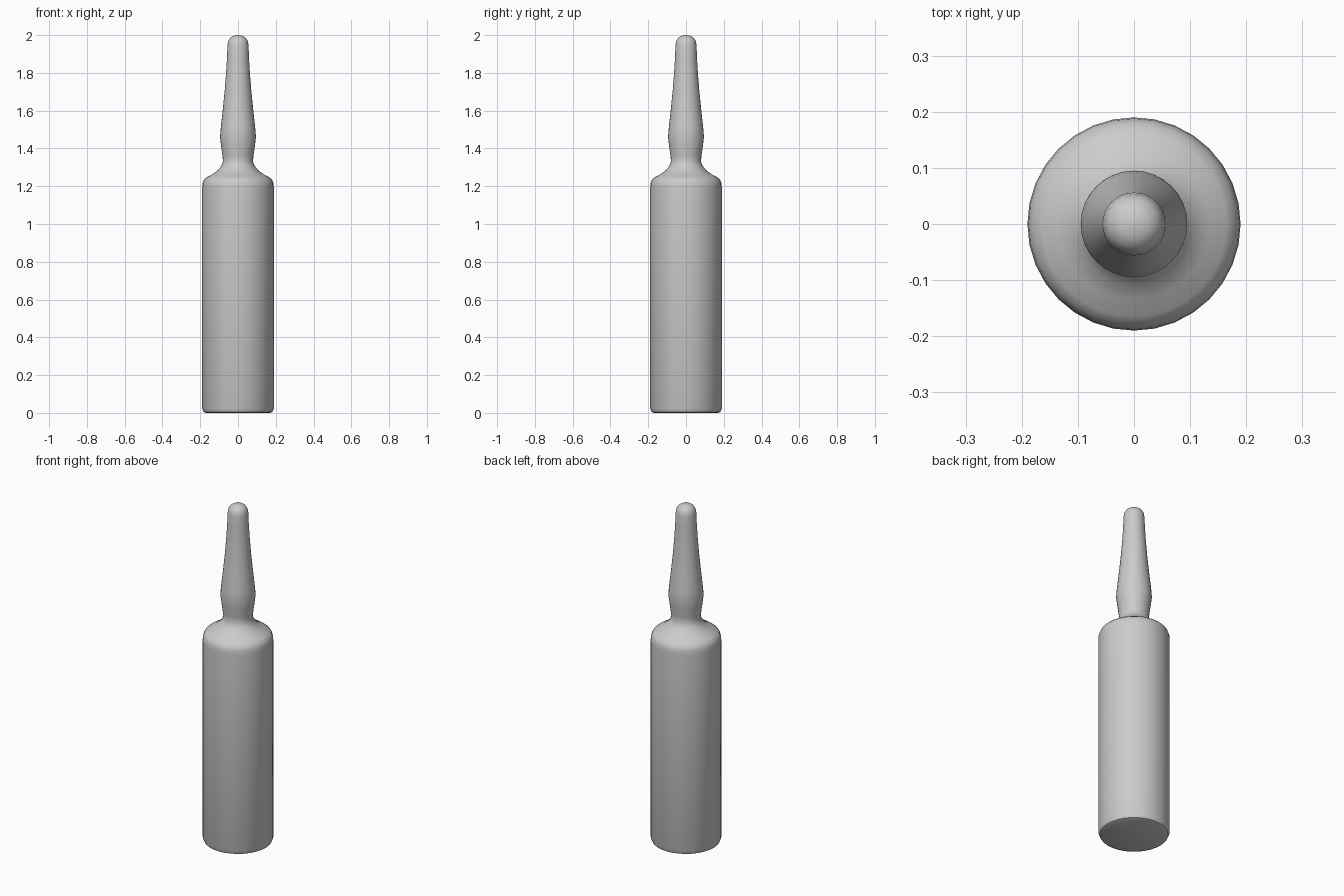
import bpy, bmesh, math
from mathutils import Matrix

cube = bpy.data.objects.get("Cube")
if cube:
    bpy.data.objects.remove(cube, do_unlink=True)

glass = bpy.data.materials.new("pale grey glass")
glass.use_nodes = True
GREY = (0.6, 0.6, 0.6, 1)
glass.diffuse_color = GREY
glass.node_tree.nodes["Principled BSDF"].inputs["Base Color"].default_value = GREY

# Outline from base centre to tip: (radius, height)
base = [(0, 0), (0.17, 0), (0.182, 0.005), (0.19, 0.025)]
shoulder = [(0.19, 1.19), (0.188, 1.215), (0.18, 1.235), (0.165, 1.248),
            (0.135, 1.264), (0.11, 1.282), (0.09, 1.305), (0.079, 1.33)]
neck = [(0.082, 1.36), (0.089, 1.41), (0.095, 1.46), (0.091, 1.51)]
stem = [(0.081, 1.6), (0.071, 1.7), (0.063, 1.8), (0.058, 1.88), (0.056, 1.945)]
tip = [(0.052, 1.968), (0.042, 1.985), (0.025, 1.996), (0, 2)]
profile = base + shoulder + neck + stem + tip

# Lathe the outline around the upright axis
bm = bmesh.new()
verts = [bm.verts.new((r, 0, z)) for r, z in profile]
edges = [bm.edges.new(pair) for pair in zip(verts, verts[1:])]
bmesh.ops.spin(bm, geom=verts + edges, cent=(0, 0, 0), axis=(0, 0, 1),
               angle=math.tau, steps=32, use_merge=True)
bmesh.ops.remove_doubles(bm, verts=bm.verts, dist=0.0005)
bmesh.ops.recalc_face_normals(bm, faces=bm.faces)
mesh = bpy.data.meshes.new("ampoule")
bm.to_mesh(mesh)
bm.free()
mesh.materials.append(glass)

ampoule = bpy.data.objects.new("ampoule", mesh)
bpy.context.collection.objects.link(ampoule)
bpy.context.view_layer.objects.active = ampoule
ampoule.select_set(True)
bpy.ops.object.shade_smooth_by_angle(angle=math.radians(40))
